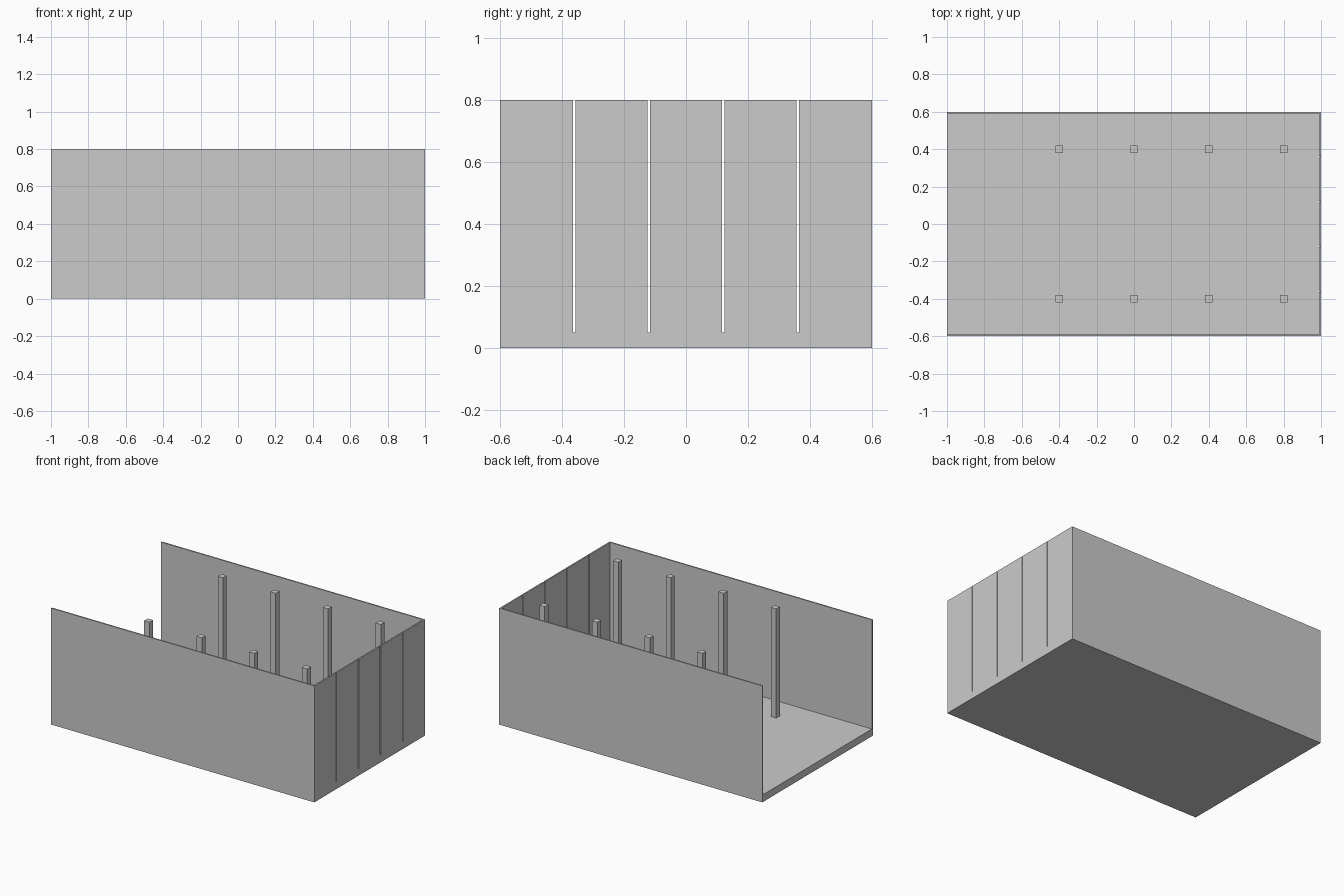
import bpy

if "Cube" in bpy.data.objects:
    bpy.data.objects.remove(bpy.data.objects["Cube"])


def box(name, lo, hi):
    """Axis-aligned box between two corners, with applied dimensions."""
    size = [b - a for a, b in zip(lo, hi)]
    mid = [(a + b) / 2 for a, b in zip(lo, hi)]
    bpy.ops.mesh.primitive_cube_add(size=1, location=mid)
    ob = bpy.context.object
    ob.name = name
    for v in ob.data.vertices:
        v.co = [c * s for c, s in zip(v.co, size)]
    return ob


L, W, H = 1.0, 0.6, 0.8      # half length, half width, height
FLOOR, WALL, GAP = 0.05, 0.01, 0.008

# Floor slab
box("floor", (-L, -W, 0), (L, W, FLOOR))

# Long side walls
box("front_wall", (-L, -W, 0), (L, -W + WALL, H))
box("back_wall", (-L, W - WALL, 0), (L, W, H))

# End wall made of five panels with narrow joints
pitch = 2 * W / 5
for i in range(5):
    y0 = -W + i * pitch + (GAP / 2 if i > 0 else 0)
    y1 = -W + (i + 1) * pitch - (GAP / 2 if i < 4 else 0)
    box(f"end_panel_{i + 1}", (L - WALL, y0, 0), (L, y1, H))

# Two rows of square columns
R = 0.02
for row, y in (("front", -0.4), ("back", 0.4)):
    for i in range(4):
        x = -0.4 + 0.4 * i
        box(f"{row}_column_{i + 1}", (x - R, y - R, FLOOR), (x + R, y + R, H))
